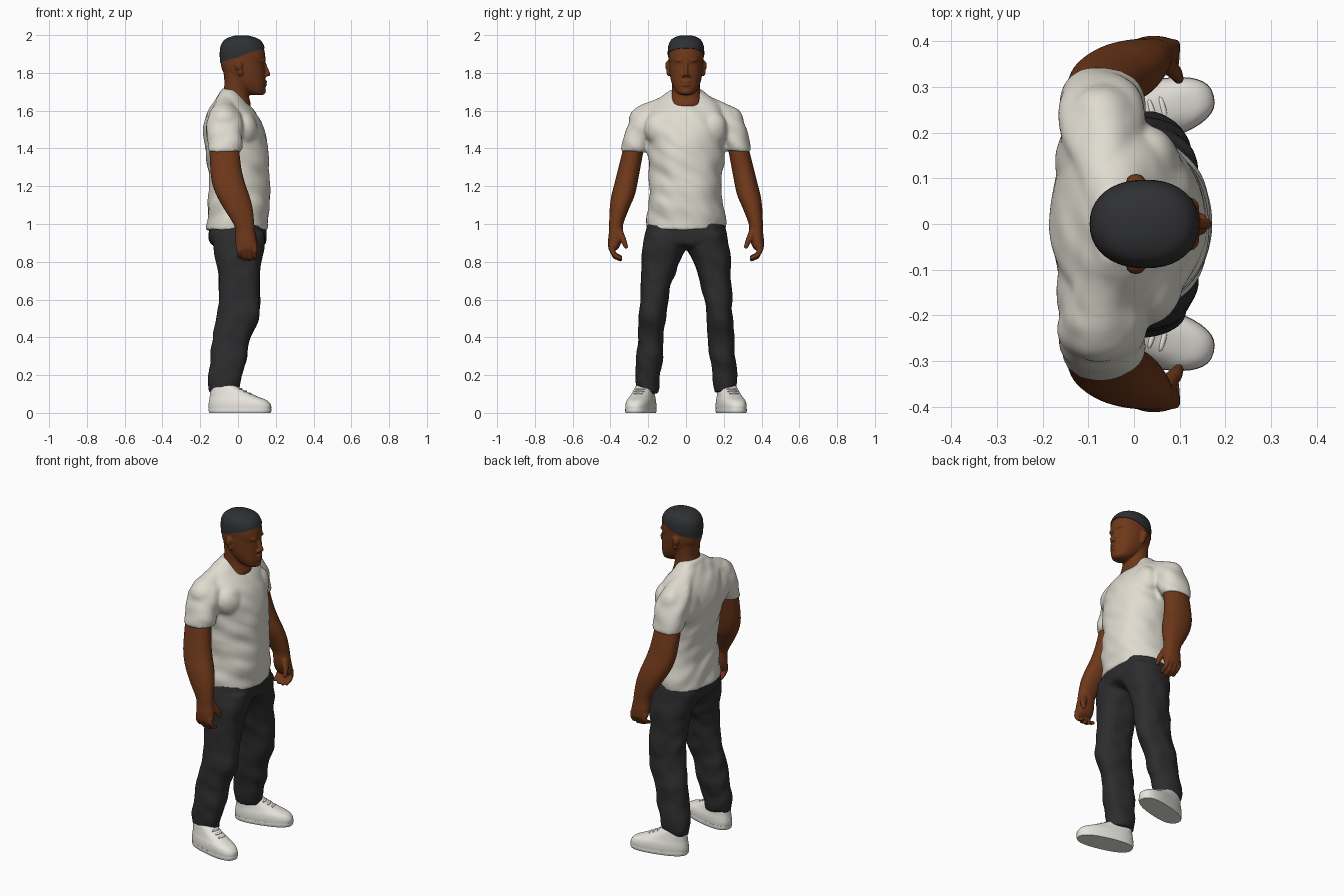
import bpy, bmesh, math
from mathutils import Vector, Matrix, noise

if "Cube" in bpy.data.objects:
    bpy.data.objects.remove(bpy.data.objects["Cube"])


def material(name, rgb):
    m = bpy.data.materials.new(name)
    m.diffuse_color = (*rgb, 1)
    m.use_nodes = True
    m.node_tree.nodes["Principled BSDF"].inputs["Base Color"].default_value = m.diffuse_color
    return m


SKIN = material("brown skin", (0.155, 0.039, 0.010))
CLOTH = material("off white cotton", (0.74, 0.71, 0.63))
DENIM = material("charcoal denim", (0.026, 0.026, 0.028))
HAIR = material("black hair", (0.029, 0.030, 0.032))
SHOE = material("white leather", (0.80, 0.78, 0.72))


def spline(a, b, c, d, t):
    return 0.5 * (2*b + (c-a)*t + (2*a-5*b+4*c-d)*t*t + (3*b-a-3*c+d)*t**3)


def loft(bm, rings, side=1, power=2.2, grow=0.0, n=40, steps=4, mat=None, skew=0.0):
    """Closed body through level rings: z, x0, x1, y0, y1 (or z, x0, x1, half width)."""
    rings = [r if len(r) == 5 else (r[0], r[1], r[2], -r[3], r[3]) for r in rings]
    rows = []
    for i in range(len(rings) - 1):
        quad = [rings[max(i-1, 0)], rings[i], rings[i+1], rings[min(i+2, len(rings)-1)]]
        for s in range(steps):
            rows.append([spline(*v, s / steps) for v in zip(*quad)])
    rows.append(rings[-1])
    loops = []
    for z, x0, x1, y0, y1 in rows:
        loop = []
        for k in range(n):
            c, s = math.cos(2*math.pi*k/n), math.sin(2*math.pi*k/n)
            ux = math.copysign(abs(c) ** (2/power), c)
            px = ux * ((x1-x0)/2 + grow)
            py = math.copysign(abs(s) ** (2/power), s) * ((y1-y0)/2 + grow) * (1 - skew*ux)
            p = Vector(((x0+x1)/2 + px, side * ((y0+y1)/2 + py), z))
            loop.append(bm.verts.new(mat @ p if mat else p))
        loops.append(loop)
    faces = [bm.faces.new(loops[0][::-1]), bm.faces.new(loops[-1])]
    for a, b in zip(loops, loops[1:]):
        for k in range(n):
            faces.append(bm.faces.new((a[k], a[(k+1) % n], b[(k+1) % n], b[k])))
    if side < 0:
        bmesh.ops.reverse_faces(bm, faces=faces)


def blob(bm, center, radii, side=1):
    c = Vector((center[0], center[1] * side, center[2]))
    bmesh.ops.create_icosphere(bm, subdivisions=3, radius=1,
                               matrix=Matrix.Translation(c) @ Matrix.Diagonal((*radii, 1)))


def tube(bm, points, r0, r1, side=1):
    """Tapered limb made from closely overlapping balls."""
    total = (len(points) - 1) * 6
    for i in range(total + 1):
        k = min(i // 6, len(points) - 2)
        p = Vector(points[k]).lerp(Vector(points[k+1]), i/6 - k)
        r = r0 + (r1 - r0) * i / total
        blob(bm, p, (r, r, r), side)


def finish(name, bm, mat, voxel=0.0, smooth=4, folds=0.0, freq=(1, 1, 1)):
    me = bpy.data.meshes.new(name)
    bm.to_mesh(me)
    bm.free()
    ob = bpy.data.objects.new(name, me)
    bpy.context.collection.objects.link(ob)
    if voxel:
        # fuse the overlapping parts into one skin
        rm = ob.modifiers.new("fuse", 'REMESH')
        rm.mode, rm.voxel_size = 'VOXEL', voxel
        sm = ob.modifiers.new("relax", 'SMOOTH')
        sm.factor, sm.iterations = 0.5, smooth
        dg = bpy.context.evaluated_depsgraph_get()
        me = bpy.data.meshes.new_from_object(ob.evaluated_get(dg))
        ob.modifiers.clear()
        ob.data = me
        if folds:
            # soft cloth folds
            moves = []
            for v in me.vertices:
                p = Vector((v.co.x*freq[0], v.co.y*freq[1], v.co.z*freq[2] + v.co.y*7))
                moves.append(v.normal * folds * noise.noise(p))
            for v, m in zip(me.vertices, moves):
                v.co += m
    me.materials.clear()
    me.materials.append(mat)
    bpy.ops.object.select_all(action='DESELECT')
    ob.select_set(True)
    bpy.context.view_layer.objects.active = ob
    bpy.ops.object.shade_smooth_by_angle(angle=math.radians(50))
    return ob


# Shirt: trunk, shoulders and two short sleeves
bm = bmesh.new()
loft(bm, [(.97, -.168, .157, .207), (1.05, -.16, .167, .203), (1.2, -.152, .168, .188),
          (1.35, -.168, .163, .198), (1.45, -.181, .152, .206), (1.53, -.181, .128, .21),
          (1.6, -.158, .088, .20), (1.65, -.125, .046, .16), (1.69, -.099, .02, .112),
          (1.715, -.085, .0, .08)], power=2.25, skew=.12)
for s in (1, -1):
    loft(bm, [(1.385, -.16, .016, .208, .341), (1.45, -.166, .024, .18, .331),
              (1.52, -.167, .024, .15, .314), (1.58, -.155, .01, .12, .286),
              (1.62, -.135, -.015, .10, .245)], s)
    tube(bm, [(-.06, .06 , 1.645), (-.07, .15, 1.598), (-.072, .235, 1.548)], .056, .076, s)
    blob(bm, (-.085, .14, 1.50), (.09, .12, .12), s)
    blob(bm, (.03, .12, 1.50), (.075, .10, .10), s)
finish("shirt", bm, CLOTH, .009, 9, .010, (8, 8, 13))

# Trousers: hips and two legs
LEG = [(.95, -.14, .14, -.01, .216), (.88, -.13, .137, -.006, .229), (.85, -.124, .132, .012, .232),
       (.8, -.113, .125, .036, .235),
       (.7, -.102, .116, .072, .239), (.6, -.101, .119, .096, .243), (.5, -.112, .109, .107, .247),
       (.4, -.132, .066, .117, .253), (.3, -.144, .046, .126, .261), (.2, -.157, .02, .136, .268),
       (.15, -.155, .01, .142, .266), (.107, -.151, .002, .152, .253)]
bm = bmesh.new()
loft(bm, [(1.0, -.153, .146, .203), (.93, -.158, .149, .221), (.89, -.14, .137, .215),
          (.87, -.09, .09, .10)][::-1], power=2.4)
for s in (1, -1):
    loft(bm, LEG[::-1], s, 2.3)
finish("trousers", bm, DENIM, .009, 4, .009, (12, 12, 12))

# Arms with palm, curled fingers and thumb
ARM = [(1.5, -.14, .0, .2, .30), (1.4, -.15, .006, .222, .332), (1.3, -.147, .017, .241, .357),
       (1.22, -.138, .036, .256, .377), (1.15, -.113, .06, .272, .395), (1.08, -.074, .078, .302, .404),
       (1.0, -.024, .086, .332, .407), (.96, -.014, .09, .334, .408), (.92, -.014, .097, .338, .412),
       (.88, -.01, .1, .352, .412), (.862, .0, .094, .366, .409)]
for s, label in ((1, "left"), (-1, "right")):
    bm = bmesh.new()
    loft(bm, ARM[::-1], s)
    for i in range(4):
        x, drop = .004 + .027 * i, (.012, .002, 0, .007)[i]
        tube(bm, [(x, .390, .885), (x + .003, .392, .858), (x + .004, .376, .826 + drop),
                  (x + .003, .347, .812 + drop)], .0155, .011, s)
    tube(bm, [(.07, .352, .955), (.09, .332, .915), (.098, .318, .88)], .021, .012, s)
    finish(label + "_arm", bm, SKIN, .0055, 3)

# Head: neck, skull, and facial forms
SKULL = [(1.682, .07, .128, .028), (1.695, .04, .141, .05), (1.73, -.015, .146, .07),
         (1.77, -.06, .145, .082), (1.82, -.085, .142, .089), (1.845, -.091, .140, .091),
         (1.87, -.093, .145, .092), (1.9, -.094, .143, .094), (1.94, -.088, .134, .09),
         (1.97, -.067, .112, .075), (1.987, -.03, .07, .045), (1.993, 0, .04, .015)]
bm = bmesh.new()
loft(bm, [(1.58, -.09, .05, .085), (1.63, -.092, .067, .088), (1.66, -.087, .061, .082),
          (1.7, -.078, .054, .074), (1.75, -.072, .055, .074), (1.83, -.08, .05, .075)])
loft(bm, SKULL, power=2.2)
tube(bm, [(.139, 0, 1.855), (.148, 0, 1.825), (.160, 0, 1.793)], .008, .012)
blob(bm, (.130, 0, 1.704), (.018, .03, .02))
blob(bm, (.143, 0, 1.753), (.012, .027, .008))
blob(bm, (.142, 0, 1.737), (.012, .024, .009))
for s in (1, -1):
    blob(bm, (.127, .032, 1.866), (.018, .026, .009), s)
    blob(bm, (.147, .015, 1.786), (.011, .010, .009), s)
    blob(bm, (.004, .095, 1.838), (.021, .015, .028), s)
    blob(bm, (.012, .092, 1.805), (.014, .012, .022), s)
finish("head", bm, SKIN, .005, 3)

# Short cropped hair: cap cut along a sloping hairline
bm = bmesh.new()
loft(bm, SKULL, power=2.2, grow=.003)
for v in bm.verts:
    v.co.z += .006
bmesh.ops.bisect_plane(bm, geom=bm.verts[:] + bm.edges[:] + bm.faces[:],
                       plane_co=(.01, 0, 1.888), plane_no=(-.31, 0, .95), clear_inner=True)
bmesh.ops.holes_fill(bm, edges=[e for e in bm.edges if e.is_boundary])
finish("hair", bm, HAIR)

# Shoes: upper, sole and laces, toes turned out
for s, label in ((1, "left"), (-1, "right")):
    turn = (Matrix.Translation((-.08, .216 * s, 0)) @ Matrix.Rotation(.25 * s, 4, 'Z')
            @ Matrix.Translation((.08, 0, 0)))
    bm = bmesh.new()
    loft(bm, [(.008, -.153, .18, .066), (.04, -.156, .181, .067), (.065, -.153, .16, .064),
              (.085, -.150, .112, .058), (.11, -.148, .054, .052), (.135, -.146, .005, .047),
              (.148, -.14, -.015, .042)], mat=turn, power=2.5)
    finish(label + "_shoe", bm, SHOE)
    bm = bmesh.new()
    loft(bm, [(0, -.152, .179, .065), (.012, -.156, .183, .068), (.024, -.156, .182, .067)],
         mat=turn, steps=2, power=2.5)
    finish(label + "_sole", bm, SHOE)
    bm = bmesh.new()
    for i in range(3):
        bmesh.ops.create_uvsphere(
            bm, u_segments=12, v_segments=8, radius=1,
            matrix=turn @ Matrix.Translation((.018 + .025*i, 0, .126 - .0125*i))
            @ Matrix.Diagonal((.007, .028, .006, 1)))
    finish(label + "_laces", bm, SHOE)
